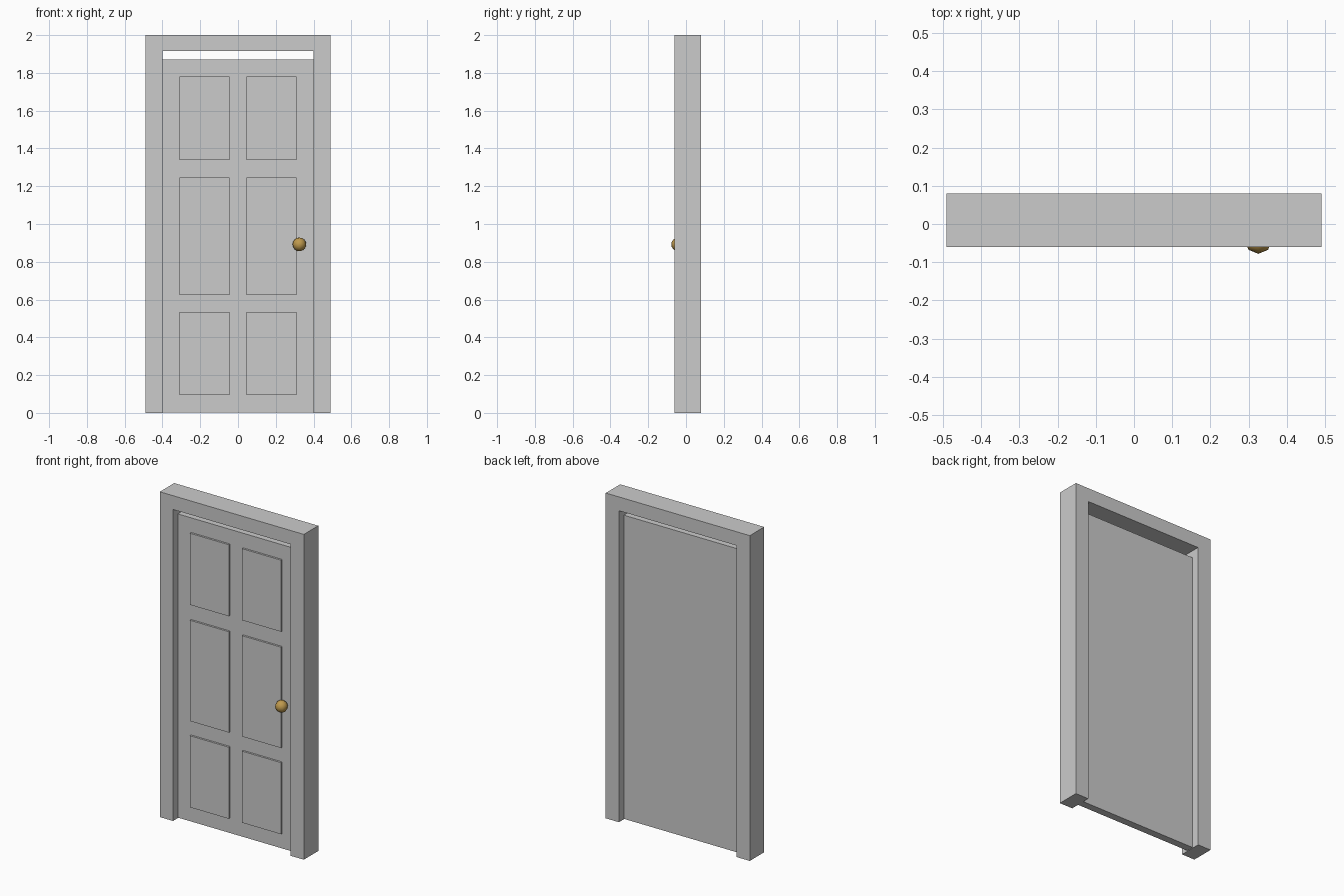
import bpy, bmesh

cube = bpy.data.objects.get("Cube")
if cube:
    bpy.data.objects.remove(cube, do_unlink=True)


def material(name, color):
    m = bpy.data.materials.new(name)
    m.use_nodes = True
    m.diffuse_color = color
    m.node_tree.nodes["Principled BSDF"].inputs["Base Color"].default_value = color
    return m


grey = material("painted grey", (0.6, 0.6, 0.6, 1))
brass = material("brass", (0.52, 0.32, 0.075, 1))


def extrude_outline(name, outline, y0, y1, mat):
    """Solid from an outline in the x-z plane, running from y0 to y1."""
    bm = bmesh.new()
    face = bm.faces.new([bm.verts.new((x, y0, z)) for x, z in outline])
    ext = bmesh.ops.extrude_face_region(bm, geom=[face])
    moved = [v for v in ext["geom"] if isinstance(v, bmesh.types.BMVert)]
    bmesh.ops.translate(bm, verts=moved, vec=(0, y1 - y0, 0))
    bmesh.ops.recalc_face_normals(bm, faces=bm.faces)
    mesh = bpy.data.meshes.new(name)
    bm.to_mesh(mesh)
    bm.free()
    mesh.materials.append(mat)
    obj = bpy.data.objects.new(name, mesh)
    bpy.context.collection.objects.link(obj)
    return obj


def rectangle(x0, x1, z0, z1):
    return [(x0, z0), (x1, z0), (x1, z1), (x0, z1)]


OUT, INNER = 0.49, 0.40
FRONT, BACK = -0.013, 0.033

# Frame: two jambs and a lintel in one outline
extrude_outline("door_frame",
                [(-OUT, 0), (-INNER, 0), (-INNER, 1.915), (INNER, 1.915),
                 (INNER, 0), (OUT, 0), (OUT, 2), (-OUT, 2)],
                -0.06, 0.08, grey)

# Door leaf, with a gap left below the lintel
extrude_outline("door_leaf", rectangle(-INNER, INNER, 0.003, 1.87), FRONT, BACK, grey)

# Six raised panels on the front
rows = {"lower": (0.095, 0.535), "middle": (0.625, 1.245), "upper": (1.34, 1.78)}
for row, (z0, z1) in rows.items():
    for side, x0, x1 in (("right", -0.31, -0.045), ("left", 0.045, 0.31)):
        extrude_outline(f"{row}_{side}_panel", rectangle(x0, x1, z0, z1),
                        FRONT - 0.012, FRONT + 0.002, grey)

# Round knob
bpy.ops.mesh.primitive_uv_sphere_add(segments=8, ring_count=8, radius=0.036,
                                     location=(0.325, -0.042, 0.892))
knob = bpy.context.object
knob.name = "door_knob"
knob.data.materials.append(brass)
bpy.ops.object.shade_smooth()
